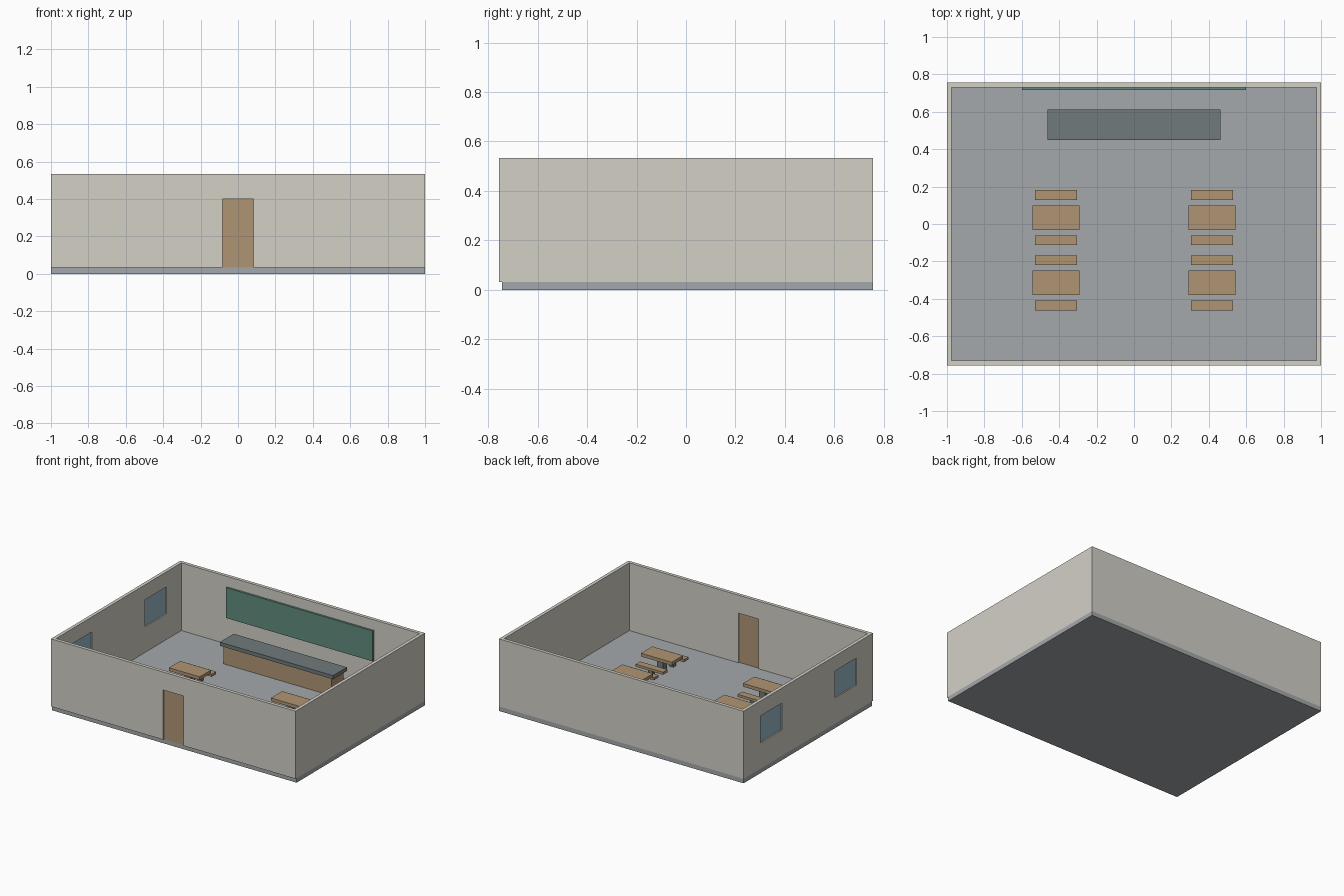
import bpy

if "Cube" in bpy.data.objects:
    bpy.data.objects.remove(bpy.data.objects["Cube"])


def srgb(r, g, b):
    lin = lambda c: c / 12.92 if c <= 0.04045 else ((c + 0.055) / 1.055) ** 2.4
    return tuple(lin(v / 255) for v in (r, g, b)) + (1.0,)


def material(name, *rgb):
    m = bpy.data.materials.new(name)
    m.diffuse_color = srgb(*rgb)
    m.use_nodes = True
    m.node_tree.nodes["Principled BSDF"].inputs["Base Color"].default_value = m.diffuse_color
    return m


PLASTER = material("plaster", 211, 208, 198)
CONCRETE = material("concrete", 165, 169, 171)
WOOD = material("wood", 176, 149, 116)
SLATE = material("slate grey", 112, 122, 124)
GREEN = material("board green", 96, 140, 126)
GLASS = material("window glass", 152, 184, 200)


def box(name, x0, x1, y0, y1, z0, z1, mat=None):
    """Axis-aligned box given by its limits."""
    verts = [(x, y, z) for z in (z0, z1) for y in (y0, y1) for x in (x0, x1)]
    faces = [(0, 2, 3, 1), (4, 5, 7, 6), (0, 1, 5, 4),
             (2, 6, 7, 3), (0, 4, 6, 2), (1, 3, 7, 5)]
    mesh = bpy.data.meshes.new(name)
    mesh.from_pydata(verts, [], faces)
    if mat:
        mesh.materials.append(mat)
    ob = bpy.data.objects.new(name, mesh)
    bpy.context.collection.objects.link(ob)
    return ob


def slab(name, cx, cy, w, d, z0, z1, mat):
    """Box centred on a plan position."""
    return box(name, cx - w / 2, cx + w / 2, cy - d / 2, cy + d / 2, z0, z1, mat)


def cut(target, cutter):
    """Subtract a hidden helper box."""
    mod = target.modifiers.new(cutter.name, 'BOOLEAN')
    mod.operation = 'DIFFERENCE'
    mod.solver = 'EXACT'
    mod.object = cutter
    cutter.hide_render = True
    cutter.hide_viewport = True


FLOOR, TOP = 0.033, 0.533
HX, HY, T = 1.0, 0.756, 0.025

# Floor slab, ending under the middle of the front wall
box("floor", -HX, HX, -HY + T / 2, HY, 0, FLOOR, CONCRETE)

# Open-topped walls with a doorway and two window openings
walls = box("walls", -HX, HX, -HY, HY, FLOOR, TOP, PLASTER)
cut(walls, box("room_cutter", -HX + T, HX - T, -HY + T, HY - T, -0.1, 0.7))
cut(walls, box("door_cutter", -0.083, 0.083, -0.85, -0.68, -0.1, 0.4))

# Door panel set in the middle of the wall
slab("door", 0, -HY + T / 2, 0.166, 0.008, FLOOR, 0.4, WOOD)

# Windows in the left wall
for i, y in enumerate((-0.437, 0.432)):
    cut(walls, box(f"window_cutter_{i}", -1.1, -0.9, y - 0.125, y + 0.125, 0.222, 0.422))
    slab(f"window_pane_{i}", -HX + T / 2, y, 0.006, 0.25, 0.222, 0.422, GLASS)

# Board on the back wall
box("wall_board", -0.6, 0.6, 0.716, HY - T, 0.232, 0.456, GREEN)

# Long counter
slab("counter_body", 0, 0.53, 0.885, 0.138, FLOOR, 0.165, WOOD)
slab("counter_top", 0, 0.53, 0.926, 0.162, 0.165, 0.192, SLATE)

# Four tables, each with a pedestal and a bench on both long sides
for x in (-0.417, 0.417):
    for y in (0.034, -0.315):
        slab("table_top", x, y, 0.252, 0.131, 0.141, 0.165, WOOD)
        slab("table_pedestal", x, y, 0.05, 0.05, FLOOR, 0.141, SLATE)
        for s in (-1, 1):
            slab("bench_seat", x, y + s * 0.121, 0.224, 0.052, 0.1, 0.119, WOOD)
            slab("bench_pedestal", x, y + s * 0.121, 0.035, 0.03, FLOOR, 0.1, SLATE)
